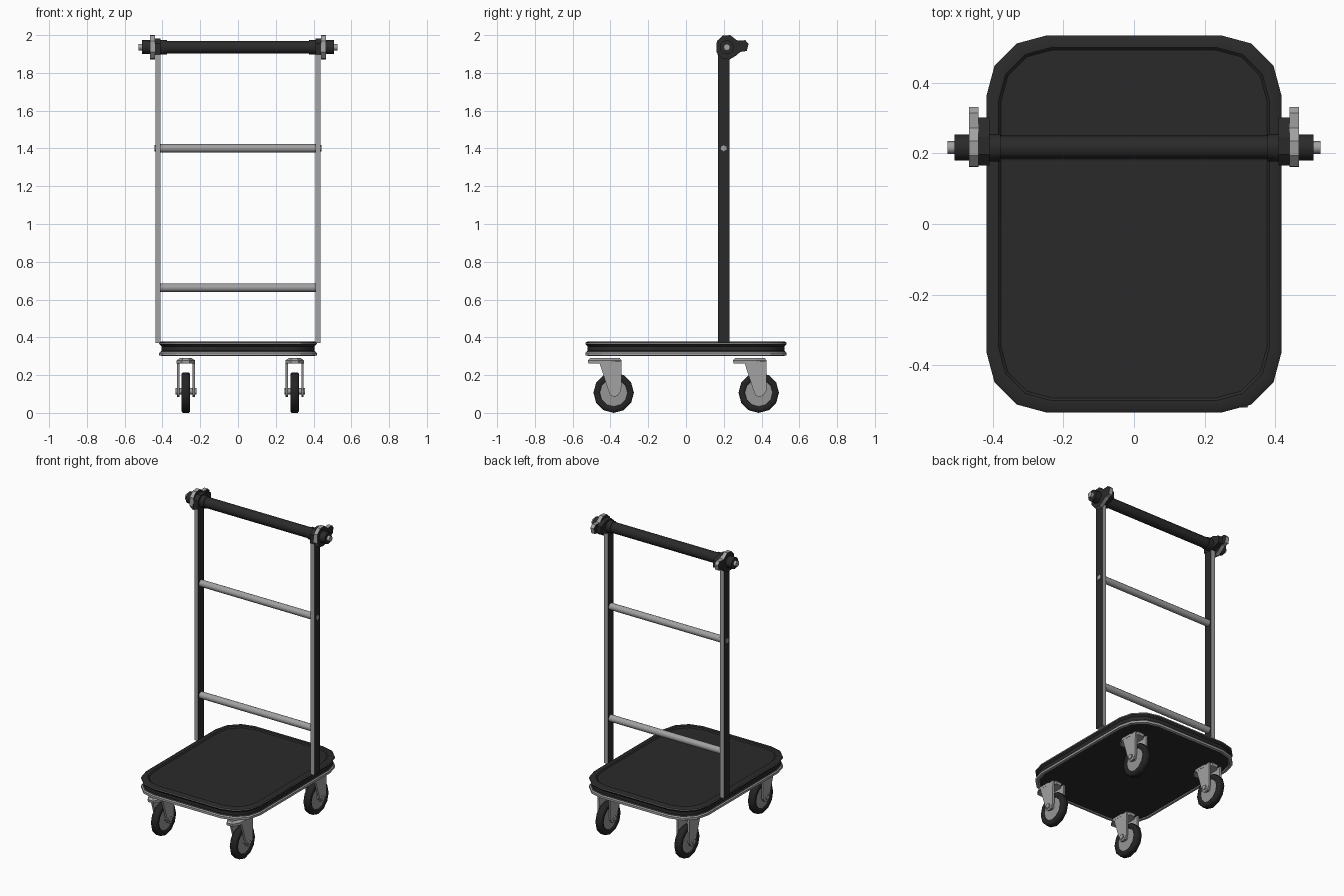
import bpy, bmesh, math
from mathutils import Vector

cube = bpy.data.objects.get("Cube")
if cube:
    bpy.data.objects.remove(cube, do_unlink=True)


def material(name, value):
    m = bpy.data.materials.new(name)
    m.use_nodes = True
    colour = (value, value, value, 1)
    m.diffuse_color = colour
    m.node_tree.nodes["Principled BSDF"].inputs["Base Color"].default_value = colour
    return m


BLACK, GREY, RUBBER, HUB = 0, 1, 2, 3
MATERIALS = [material("black paint", 0.023), material("grey steel", 0.36),
             material("dark rubber", 0.017), material("hub grey", 0.3)]


def loft(name, rings, bands, caps=(BLACK, BLACK), smooth=35):
    """Skin a list of matching rings, one material per band, and close the ends."""
    bm = bmesh.new()
    loops = [[bm.verts.new(p) for p in ring] for ring in rings]
    n = len(loops[0])
    for a, b, mat in zip(loops, loops[1:], bands):
        for i in range(n):
            j = (i + 1) % n
            bm.faces.new((a[i], a[j], b[j], b[i])).material_index = mat
    for loop, mat in zip((loops[0], loops[-1]), caps):
        bm.faces.new(loop).material_index = mat
    bmesh.ops.recalc_face_normals(bm, faces=bm.faces)
    mesh = bpy.data.meshes.new(name)
    bm.to_mesh(mesh)
    bm.free()
    for m in MATERIALS:
        mesh.materials.append(m)
    ob = bpy.data.objects.new(name, mesh)
    bpy.context.collection.objects.link(ob)
    if smooth:
        bpy.ops.object.select_all(action='DESELECT')
        ob.select_set(True)
        bpy.context.view_layer.objects.active = ob
        bpy.ops.object.shade_smooth_by_angle(angle=math.radians(smooth))
    return ob


def turned(name, profile, centre, bands, caps, sides=12, smooth=50):
    """Lathe (x, radius) pairs about an axis parallel to x."""
    c = Vector(centre)
    rings = []
    for x, r in profile:
        angles = [math.tau * i / sides for i in range(sides)]
        rings.append([c + Vector((x, r * math.sin(a), -r * math.cos(a))) for a in angles])
    return loft(name, rings, bands, caps, smooth)


def rod(name, x0, x1, radius, y, z, mat, sides=12):
    return turned(name, [(x0, radius), (x1, radius)], (0, y, z), [mat], (mat, mat), sides)


def slab(name, outline, x0, x1, rim, face):
    """Extrude a (y, z) outline along x."""
    rings = [[(x, y, z) for y, z in outline] for x in (x0, x1)]
    return loft(name, rings, [rim], (face, face), 0)


# Deck: rounded rectangle with a grooved edge, steel trims and a recessed top
def deck_ring(inset, z):
    radius = 0.17 - inset * 0.6
    hx, hy = 0.417 - inset - radius, 0.533 - inset - radius
    ring = []
    for k, (sx, sy) in enumerate(((1, 1), (-1, 1), (-1, -1), (1, -1))):
        for i in range(4):
            a = math.pi / 2 * (k + i / 3)
            ring.append((sx * hx + radius * math.cos(a), sy * hy + radius * math.sin(a), z))
    return ring


deck_profile = [(0.020, 0.306), (0.014, 0.302), (0, 0.304), (0, 0.318), (0.005, 0.323),
                (0.012, 0.330), (0.012, 0.352), (0.003, 0.362), (0, 0.365), (0, 0.372),
                (0.010, 0.378), (0.034, 0.378), (0.041, 0.371)]
deck_bands = [GREY] * 4 + [BLACK] * 4 + [GREY] + [BLACK] * 3
loft("deck", [deck_ring(i, z) for i, z in deck_profile], deck_bands, smooth=30)

# Frame rungs and push handle
BAR_Y, BAR_Z = 0.216, 1.936
for label, z in (("lower", 0.663), ("upper", 1.401)):
    rod(label + "_rung", -0.43, 0.43, 0.022, 0.2, z, GREY)
rod("handle_grip", -0.41, 0.41, 0.034, BAR_Y, BAR_Z, BLACK)

bracket = [(-0.02, 0.045), (-0.05, 0.02), (-0.05, -0.04), (0.02, -0.04),
           (0.085, -0.02), (0.085, 0.025), (0.03, 0.045)]
lever = [(0.018, 0.064), (-0.022, 0.061), (-0.053, 0.032), (-0.055, -0.025), (-0.027, -0.06),
         (0.015, -0.065), (0.048, -0.045), (0.072, -0.025), (0.106, -0.02),
         (0.115, 0.018), (0.098, 0.037), (0.055, 0.035)]


def around_bar(points):
    return [(BAR_Y + y, BAR_Z + z) for y, z in points]


for side, s in (("left", 1), ("right", -1)):
    # Upright: steel front and back, black sides
    post = [(0.17, 0.37), (0.23, 0.37), (0.23, 1.94), (0.17, 1.94)]
    slab(side + "_post", post, s * 0.41, s * 0.438, GREY, BLACK)
    rod(side + "_rung_bolt", s * 0.43, s * 0.442, 0.016, 0.2, 1.401, GREY, sides=6)
    # Handle clamp: collar, bracket, lever, washer and bolt
    rod(side + "_handle_collar", s * 0.377, s * 0.412, 0.039, BAR_Y, BAR_Z, BLACK)
    slab(side + "_handle_bracket", around_bar(bracket), s * 0.409, s * 0.440, BLACK, BLACK)
    slab(side + "_clamp_lever", around_bar(lever), s * 0.440, s * 0.466, GREY, BLACK)
    rod(side + "_clamp_washer", s * 0.466, s * 0.508, 0.037, BAR_Y, BAR_Z, BLACK)
    rod(side + "_clamp_bolt", s * 0.5, s * 0.527, 0.018, BAR_Y, BAR_Z, GREY, sides=8)

# Casters
WHEEL_Z = 0.107
tyre_half = [(0.017, 0.073), (0.022, 0.077), (0.023, 0.099), (0.016, 0.107)]
tyre = [(-x, r) for x, r in tyre_half] + tyre_half[::-1]
fork = [(-0.075, 0.264), (-0.03, 0.125), (-0.018, 0.094), (0.0, 0.085), (0.022, 0.09),
        (0.04, 0.117), (0.042, 0.275)]


def swivel_ring(cx, cy, half_x, half_y, z):
    angles = [math.tau * (i + 0.5) / 8 for i in range(8)]
    k = 1 / math.cos(math.pi / 8)
    return [(cx + half_x * k * math.cos(a), cy + half_y * k * math.sin(a), z) for a in angles]


def caster(name, x, y):
    turned(name + "_wheel", tyre, (x, y, WHEEL_Z), [RUBBER] * 7, (HUB, HUB))
    rod(name + "_axle", x - 0.055, x + 0.055, 0.017, y, 0.115, GREY, sides=8)
    for label, s in (("left", 1), ("right", -1)):
        slab(f"{name}_{label}_fork", [(y + a, z) for a, z in fork],
             x + s * 0.035, x + s * 0.048, GREY, GREY)
    rings = [swivel_ring(x, y - 0.047, hx, hy, z) for hx, hy, z in
             ((0.049, 0.087, 0.261), (0.049, 0.089, 0.278), (0.03, 0.078, 0.291))]
    loft(name + "_swivel", rings, [GREY, GREY], (GREY, GREY), 0)


for end, y in (("front", -0.383), ("back", 0.385)):
    for side, x in (("left", 0.3), ("right", -0.276)):
        caster(f"{end}_{side}_caster", x, y)
